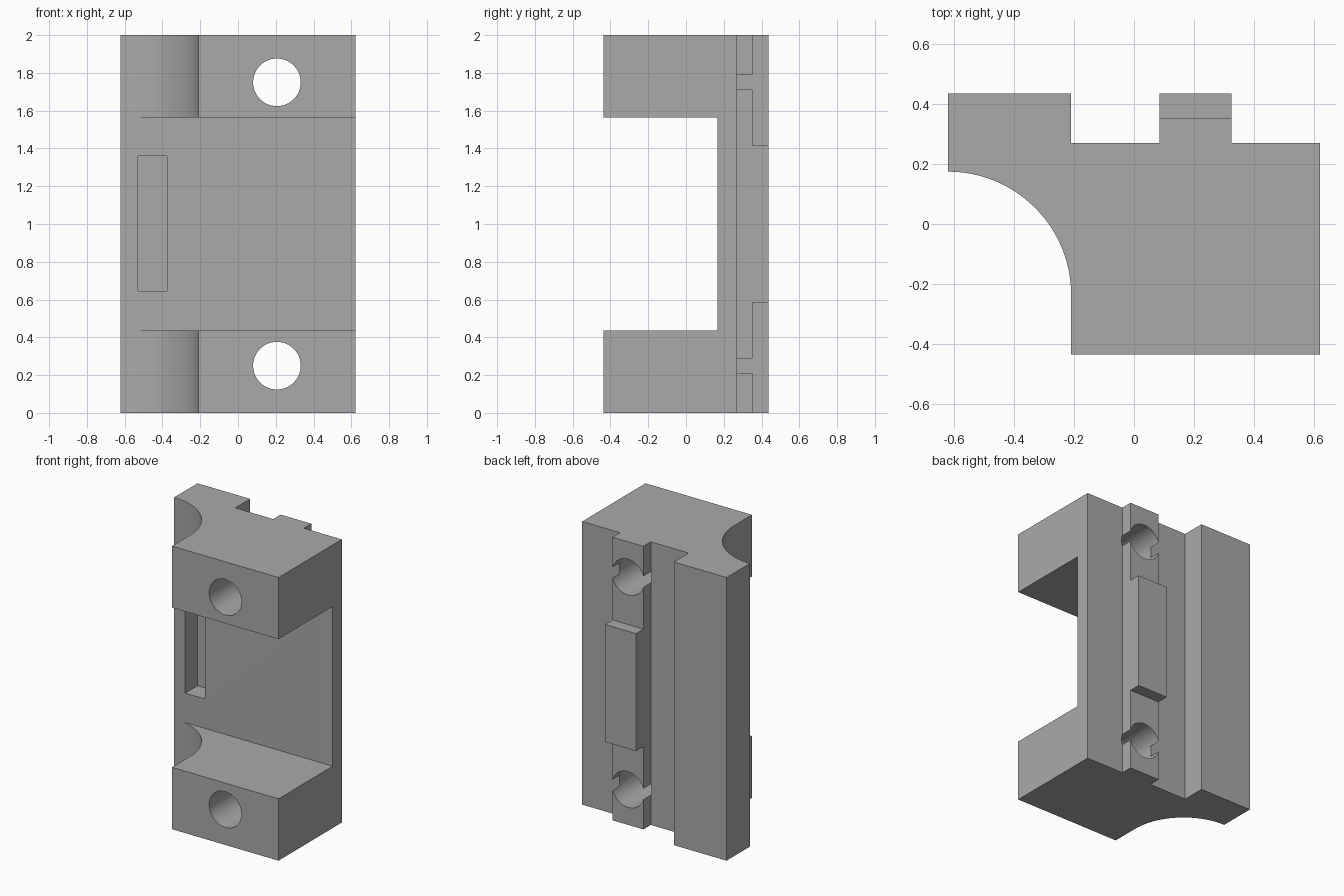
import bpy
import bmesh
import math

old = bpy.data.objects.get("Cube")
if old:
    bpy.data.objects.remove(old, do_unlink=True)

grey = bpy.data.materials.new("plain grey")
grey.use_nodes = True
grey.diffuse_color = (0.4, 0.4, 0.4, 1)
grey.node_tree.nodes["Principled BSDF"].inputs["Base Color"].default_value = (0.4, 0.4, 0.4, 1)


def prism(name, outline, z0, z1):
    """Extrude an xy outline from z0 to z1."""
    bm = bmesh.new()
    face = bm.faces.new([bm.verts.new((x, y, z0)) for x, y in outline])
    top = bmesh.ops.extrude_face_region(bm, geom=[face])["geom"]
    for v in top:
        if isinstance(v, bmesh.types.BMVert):
            v.co.z = z1
    bmesh.ops.recalc_face_normals(bm, faces=bm.faces)
    mesh = bpy.data.meshes.new(name)
    bm.to_mesh(mesh)
    bm.free()
    mesh.materials.append(grey)
    obj = bpy.data.objects.new(name, mesh)
    bpy.context.collection.objects.link(obj)
    return obj


def box(name, x0, x1, y0, y1, z0, z1):
    return prism(name, [(x0, y0), (x1, y0), (x1, y1), (x0, y1)], z0, z1)


def activate(obj):
    bpy.ops.object.select_all(action="DESELECT")
    obj.select_set(True)
    bpy.context.view_layer.objects.active = obj


def cut(obj, cutter):
    mod = obj.modifiers.new("cut", "BOOLEAN")
    mod.operation = "DIFFERENCE"
    mod.solver = "EXACT"
    mod.object = cutter
    activate(obj)
    bpy.ops.object.modifier_apply(modifier=mod.name)
    bpy.data.objects.remove(cutter, do_unlink=True)


# Bracket body: side ridge, groove, rail and quarter-round relief in one outline
W, D, R = 0.622, 0.436, 0.412
STEPS = 24
arc = [(-W + R * math.sin(a), -0.237 + R * math.cos(a))
       for a in (math.pi / 2 * i / STEPS for i in range(STEPS + 1))]
outline = arc + [(-0.21, -D), (W, -D), (W, 0.27), (0.326, 0.27), (0.326, D),
                 (0.086, D), (0.086, 0.27), (-0.21, 0.27), (-0.21, D), (-W, D)]
body = prism("bracket_body", outline, 0, 2)

# Wide channel across the front and a blind slot in its floor
cut(body, box("channel_cutter", -1, 1, -1, 0.168, 0.437, 1.565))
cut(body, box("slot_cutter", -0.53, -0.375, 0, 0.305, 0.645, 1.36))

# Lower the rail at both ends so a raised block stays in the middle
for z0, z1 in ((-0.1, 0.585), (1.415, 2.1)):
    cut(body, box("rail_cutter", 0, 0.5, 0.353, 0.6, z0, z1))

# Bolt holes through both arms
for z in (0.25, 1.75):
    bpy.ops.mesh.primitive_cylinder_add(vertices=64, radius=0.126, depth=2,
                                        location=(0.206, 0, z),
                                        rotation=(math.pi / 2, 0, 0))
    cut(body, bpy.context.object)

activate(body)
bpy.ops.object.shade_smooth_by_angle(angle=math.radians(30))
